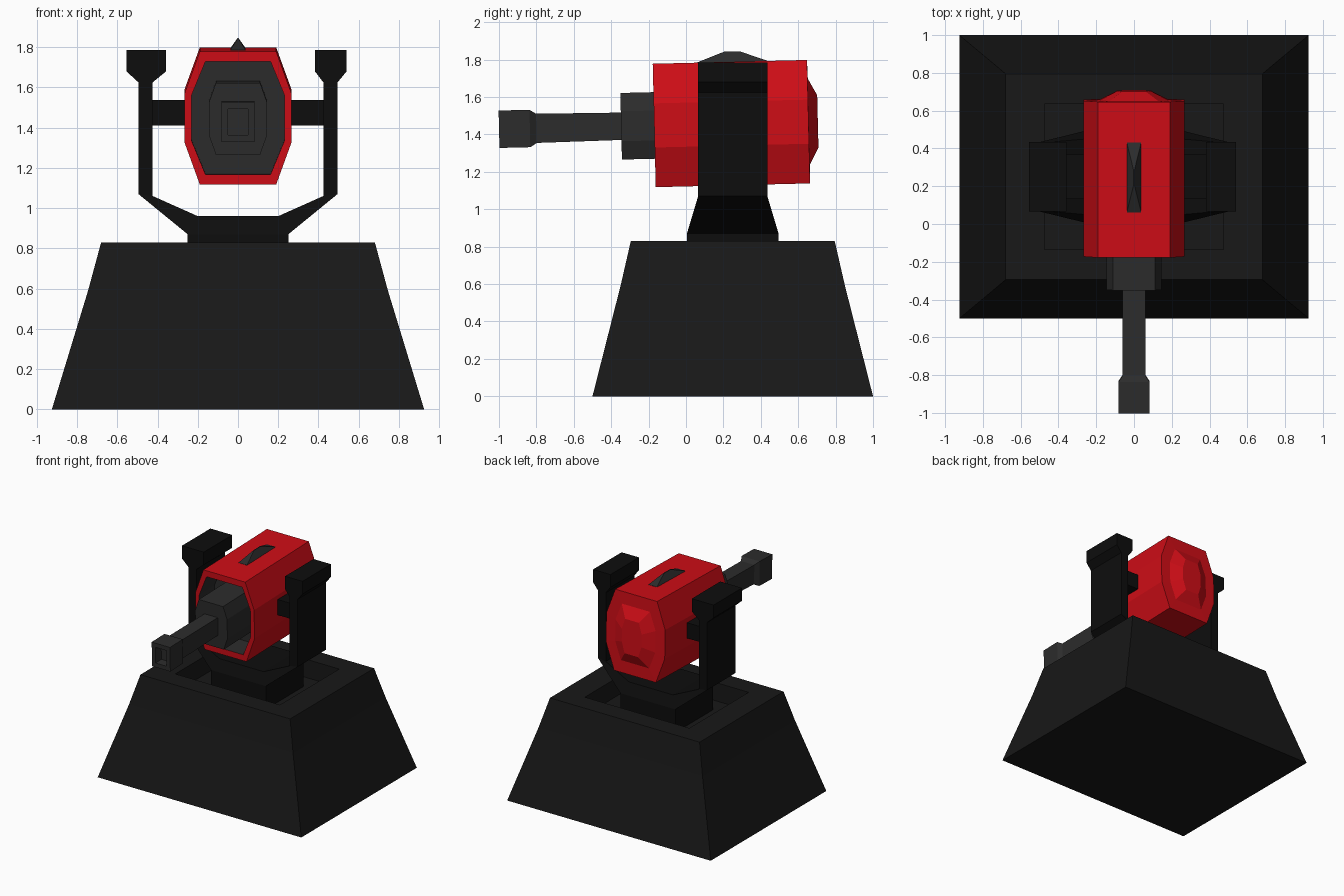
import bpy, bmesh
from math import radians

if "Cube" in bpy.data.objects:
    bpy.data.objects.remove(bpy.data.objects["Cube"])


def material(name, r, g, b):
    m = bpy.data.materials.new(name)
    m.diffuse_color = (r, g, b, 1)
    m.use_nodes = True
    m.node_tree.nodes["Principled BSDF"].inputs["Base Color"].default_value = m.diffuse_color
    return m


BLACK = material("black", 0.004, 0.004, 0.004)
CHARCOAL = material("charcoal", 0.009, 0.009, 0.009)
GREY = material("dark_grey", 0.025, 0.025, 0.025)
RED = material("red", 0.62, 0.004, 0.008)


def loft(name, rings, mats, inner_from=None):
    """Skin equal-sized rings and cap both ends; bands from inner_from use mats[1]."""
    bm = bmesh.new()
    rows = [[bm.verts.new(p) for p in ring] for ring in rings]
    n = len(rows[0])
    bm.faces.new(rows[0])
    for k, (a, b) in enumerate(zip(rows, rows[1:])):
        for i in range(n):
            f = bm.faces.new((a[i], a[(i + 1) % n], b[(i + 1) % n], b[i]))
            if inner_from is not None and k >= inner_from:
                f.material_index = 1
    f = bm.faces.new(rows[-1])
    if inner_from is not None:
        f.material_index = 1
    bmesh.ops.recalc_face_normals(bm, faces=bm.faces)
    me = bpy.data.meshes.new(name)
    bm.to_mesh(me)
    bm.free()
    for m in mats:
        me.materials.append(m)
    ob = bpy.data.objects.new(name, me)
    bpy.context.collection.objects.link(ob)
    return ob


CY = 0.25  # shared depth centre of stand and fork


def flat_ring(hx, hy, z, cx=0, cy=CY):
    return [(cx + sx * hx, cy + sy * hy, z) for sx, sy in ((-1, -1), (1, -1), (1, 1), (-1, 1))]


def rect_ring(y, hx, hz):
    return [(-hx, y, -hz), (hx, y, -hz), (hx, y, hz), (-hx, y, hz)]


def oct_ring(y, xt, zt, xs, zs):
    """Upright octagon: narrow top/bottom edge (xt, zt), side edge (xs, zs)."""
    return [(x, y, z) for x, z in ((-xt, zt), (xt, zt), (xs, zs), (xs, -zs),
                                   (xt, -zt), (-xt, -zt), (-xs, -zs), (-xs, zs))]


# Stand with sunken top
loft("stand", [flat_ring(0.925, 0.75, 0), flat_ring(0.745, 0.6, 0.59),
               flat_ring(0.68, 0.545, 0.83), flat_ring(0.475, 0.385, 0.83),
               flat_ring(0.475, 0.385, 0.68)], [CHARCOAL])

# Fork foot
loft("fork_foot", [flat_ring(0.25, 0.245, 0.68), flat_ring(0.25, 0.245, 0.87)], [BLACK])


# Fork: sections of (outer, inner) points, deeper near the foot
def depth(z):
    if z < 0.9:
        return 0.245
    return 0.205 if z < 1.0 else 0.185


def arm(s, head_out, head_in):
    pairs = [((head_out, 1.785), (head_in, 1.785)), ((head_out, 1.68), (head_in, 1.68)),
             ((0.495, 1.625), (0.424, 1.625)), ((0.495, 1.07), (0.424, 1.06)),
             ((0.25, 0.87), (0.2, 0.96))]
    return [[(s * x, CY + t * depth(z), z) for (x, z), t in
             ((o, -1), (i, -1), (i, 1), (o, 1))] for o, i in pairs]


loft("fork", arm(-1, 0.555, 0.357) + arm(1, 0.54, 0.382)[::-1], [BLACK])

# Pivot pins
for side, s in (("left", -1), ("right", 1)):
    loft("pivot_" + side, [flat_ring(0.1, 0.117, z, cx=s * 0.345) for z in (1.41, 1.537)], [BLACK])

# Gun parts are built around the body centre, then tilted slightly nose-down
gun = []

# Body: bulged back, hollow front with grey lining
gun.append(loft("body", [
    oct_ring(0.46, 0.062, 0.14, 0.09, 0.052),
    oct_ring(0.412, 0.128, 0.23, 0.182, 0.088),
    oct_ring(0.41, 0.19, 0.33, 0.267, 0.118),
    oct_ring(-0.415, 0.19, 0.33, 0.267, 0.118),
    oct_ring(-0.415, 0.162, 0.28, 0.232, 0.11),
    oct_ring(-0.215, 0.162, 0.28, 0.232, 0.11)], [RED, GREY], inner_from=4))

# Barrel mount
gun.append(loft("barrel_mount", [oct_ring(y, 0.11, 0.178, 0.145, 0.08)
                                 for y in (-0.21, -0.592)], [GREY]))

# Barrel with flared hollow muzzle
gun.append(loft("barrel", [rect_ring(*r) for r in (
    (-0.58, 0.06, 0.073), (-1.045, 0.06, 0.078), (-1.08, 0.083, 0.1),
    (-1.245, 0.083, 0.1), (-1.245, 0.05, 0.065), (-1.17, 0.05, 0.065))], [GREY]))

# Sight fin on top
gun.append(loft("sight_fin", [flat_ring(0.038, 0.185, 0.315, cy=0.01),
                              flat_ring(0.038, 0.185, 0.332, cy=0.01),
                              flat_ring(0.003, 0.042, 0.385, cy=0.01)], [GREY]))

for ob in gun:
    ob.location = (0, 0.245, 1.458)
    ob.rotation_euler = (radians(1.4), 0, 0)
